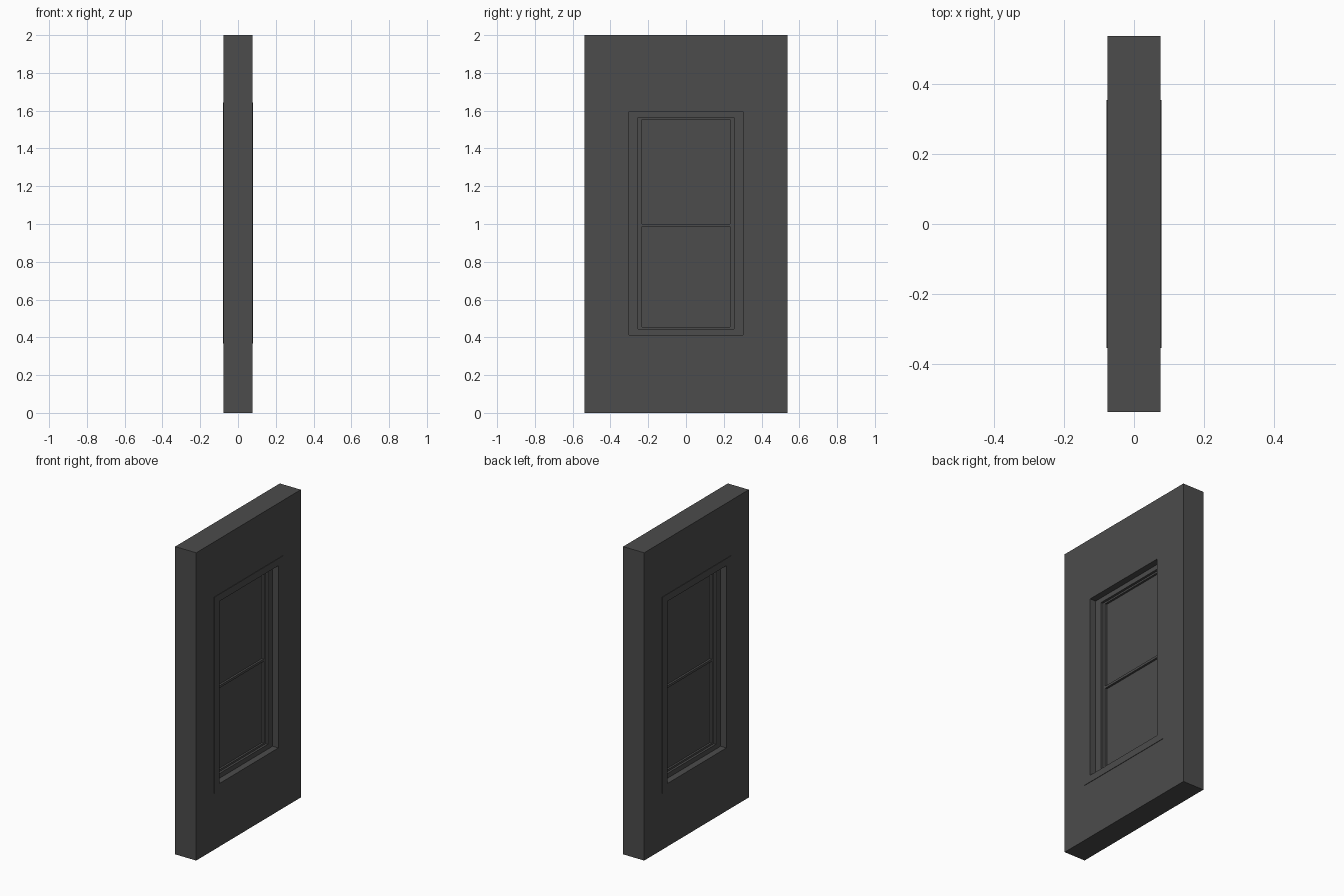
import bpy, bmesh

if "Cube" in bpy.data.objects:
    bpy.data.objects.remove(bpy.data.objects["Cube"])

# Dark charcoal finish shared by every part
charcoal = bpy.data.materials.new("charcoal")
charcoal.diffuse_color = (0.072, 0.072, 0.072, 1)
charcoal.use_nodes = True
charcoal.node_tree.nodes["Principled BSDF"].inputs["Base Color"].default_value = charcoal.diffuse_color


def finish(name, bm):
    bmesh.ops.recalc_face_normals(bm, faces=bm.faces)
    mesh = bpy.data.meshes.new(name)
    bm.to_mesh(mesh)
    bm.free()
    mesh.materials.append(charcoal)
    obj = bpy.data.objects.new(name, mesh)
    bpy.context.collection.objects.link(obj)
    return obj


def slab(name, depth, half_width, z0, z1):
    """Box centred on x = 0 and y = 0."""
    bm = bmesh.new()
    bmesh.ops.create_cube(bm, size=1)
    bmesh.ops.scale(bm, vec=(2 * depth, 2 * half_width, z1 - z0), verts=bm.verts)
    bmesh.ops.translate(bm, vec=(0, 0, (z0 + z1) / 2), verts=bm.verts)
    return finish(name, bm)


def ring(name, depth, outer, inner):
    """Rectangular mitred frame; outer and inner are (half_width, z0, z1)."""
    bm = bmesh.new()
    loops = []
    for w, z0, z1 in (outer, inner):
        for x in (-depth, depth):
            corners = ((-w, z0), (w, z0), (w, z1), (-w, z1))
            loops.append([bm.verts.new((x, y, z)) for y, z in corners])
    outer_back, outer_front, inner_back, inner_front = loops
    section = [outer_back, outer_front, inner_front, inner_back]
    for a, b in zip(section, section[1:] + section[:1]):
        for i in range(4):
            j = (i + 1) % 4
            bm.faces.new((a[i], a[j], b[j], b[i]))
    return finish(name, bm)


# Opening outlines, from the wall edge inwards
wall_edge = (0.537, 0.0, 2.0)
casing_edge = (0.354, 0.367, 1.642)
reveal_edge = (0.303, 0.412, 1.596)
sash_edge = (0.254, 0.443, 1.565)
glass_edge = (0.234, 0.455, 1.554)

# Nested frames, each set deeper than the last
ring("wall_panel", 0.0755, wall_edge, casing_edge)
ring("window_casing", 0.0785, casing_edge, reveal_edge)
ring("window_frame", 0.037, reveal_edge, sash_edge)
ring("window_sash", 0.022, sash_edge, glass_edge)

# Meeting rail and the two panes
slab("meeting_rail", 0.022, 0.234, 0.986, 1.001)
slab("lower_pane", 0.009, 0.234, 0.455, 0.986)
slab("upper_pane", 0.009, 0.234, 1.001, 1.554)
